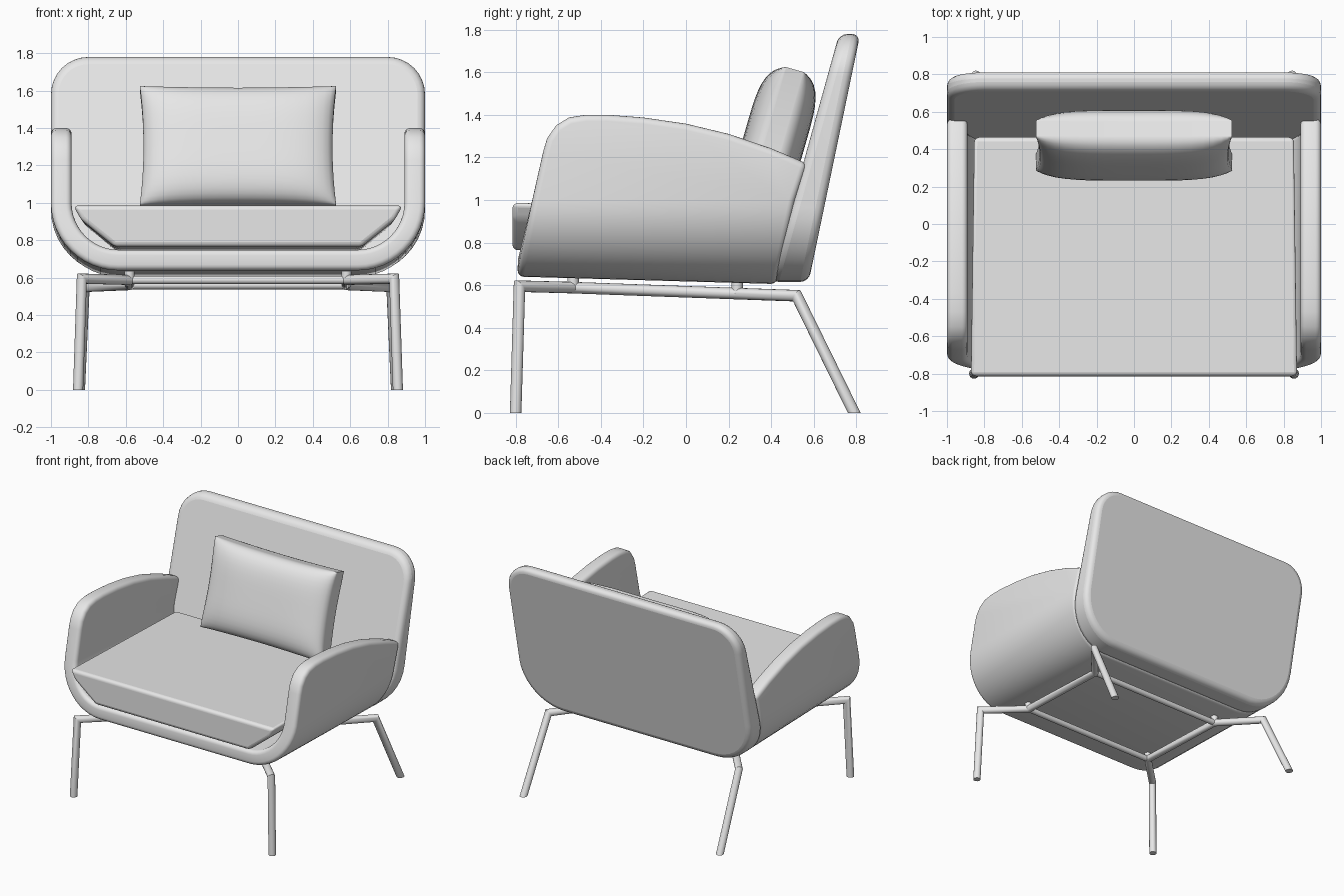
import bpy, bmesh, math
from mathutils import Vector, Matrix

old = bpy.data.objects.get("Cube")
if old:
    bpy.data.objects.remove(old, do_unlink=True)

GREY = (0.8, 0.8, 0.8, 1.0)
mat = bpy.data.materials.new("light_grey")
mat.use_nodes = True
mat.diffuse_color = GREY
mat.node_tree.nodes["Principled BSDF"].inputs["Base Color"].default_value = GREY


def finish(name, bm, bevel=0, thickness=0, limit=50, smooth=40):
    """Turn a bmesh into a shaded object with optional solidify and bevel."""
    bmesh.ops.recalc_face_normals(bm, faces=bm.faces)
    mesh = bpy.data.meshes.new(name)
    bm.to_mesh(mesh)
    bm.free()
    obj = bpy.data.objects.new(name, mesh)
    bpy.context.collection.objects.link(obj)
    mesh.materials.append(mat)
    if thickness:
        mod = obj.modifiers.new("thickness", 'SOLIDIFY')
        mod.thickness, mod.offset, mod.use_even_offset = thickness, 0, True
    if bevel:
        mod = obj.modifiers.new("soft_edges", 'BEVEL')
        mod.width, mod.segments = bevel, 4
        mod.limit_method, mod.angle_limit = 'ANGLE', math.radians(limit)
    bpy.ops.object.select_all(action='DESELECT')
    obj.select_set(True)
    bpy.context.view_layer.objects.active = obj
    bpy.ops.object.shade_smooth_by_angle(angle=math.radians(smooth))
    return obj


def loft(bm, rings, caps=True):
    """Skin closed rings of points, capping both ends."""
    rows = [[bm.verts.new(p) for p in ring] for ring in rings]
    n = len(rows[0])
    for a, b in zip(rows, rows[1:]):
        for i in range(n):
            j = (i + 1) % n
            bm.faces.new((a[i], a[j], b[j], b[i]))
    if caps:
        bm.faces.new(rows[0])
        bm.faces.new(rows[-1])


def arc(cx, cz, r, start, end, steps):
    angles = [math.radians(start + (end - start) * i / steps) for i in range(steps + 1)]
    return [(cx + r * math.cos(a), cz + r * math.sin(a)) for a in angles]


# Shell: a U-shaped strip under the seat that rises into two flat arms
arm_outline = [(-0.67, 1.23), (-0.652, 1.29), (-0.61, 1.35), (-0.55, 1.387), (-0.47, 1.4),
               (-0.37, 1.4), (-0.2, 1.387), (0, 1.358), (0.2, 1.31), (0.4, 1.242), (0.57, 1.17)]
right_half = arc(0.64, 1.0, 0.305, 0, -90, 12)
path = right_half + [(-x, z) for x, z in reversed(right_half)]
bm = bmesh.new()
rows = []
for x, z in path:
    rise = z - 0.695
    drop = 0.035 * (1 - rise / 0.305)
    rows.append((bm.verts.new((x, -0.79 + 0.224 * rise, z)),
                 bm.verts.new((x, 0.43 + 0.27 * rise, z - drop))))
for a, b in zip(rows, rows[1:]):
    bm.faces.new((a[0], a[1], b[1], b[0]))
for row, x in ((rows[0], 0.945), (rows[-1], -0.945)):
    bm.faces.new([row[0]] + [bm.verts.new((x, y, z)) for y, z in arm_outline] + [row[1]])
finish("shell_with_arms", bm, bevel=0.03, thickness=0.11)

# Backrest: a rounded panel, leaning back and thinner at the top
half = arc(0.65, 0.965, 0.35, -90, 0, 10) + arc(0.8, 1.58, 0.2, 0, 90, 8)
outline = half + [(-x, z) for x, z in reversed(half)]
bm = bmesh.new()
loft(bm, [[(x, 0.395 + 0.277 * (z - 0.61), z) for x, z in outline],
          [(x, 0.575 + 0.208 * (z - 0.61), z) for x, z in outline]])
finish("backrest", bm, bevel=0.04)

# Seat cushion: slanted lower sides that follow the shell
side = [(0.66, 0.765), (0.84, 0.91), (0.88, 0.986)]
section = side + [(-x, z) for x, z in reversed(side)]
bm = bmesh.new()
loft(bm, [[(x, -0.815, z) for x, z in section],
          [(x * 0.98, 0.465, z - 0.025) for x, z in section]])
finish("seat_cushion", bm, bevel=0.025, limit=20)

# Pillow: a puffed block with slightly drawn-in sides, leaning on the back
bm = bmesh.new()
bmesh.ops.create_cube(bm, size=2)
bmesh.ops.subdivide_edges(bm, edges=bm.edges[:], cuts=19, use_grid_fill=True)
for v in bm.verts:
    u, w = (math.sin(c * math.pi / 2) for c in (v.co.x, v.co.z))
    puff = math.sqrt(max(0, (1 - u ** 4) * (1 - w ** 4)))
    v.co = ((0.505 + 0.02 * w * w) * u,
            v.co.y * (0.045 + 0.1 * puff),
            (0.318 + 0.012 * u * u) * w)
bm.transform(Matrix.Translation((0, 0.42, 1.295)) @ Matrix.Rotation(math.radians(-16), 4, 'X'))
finish("pillow", bm, smooth=50)


# Frame: mitred round tubes
def tube(name, points, radius=0.027, ends=None, sides=16):
    pts = [Vector(p) for p in points]
    dirs = [(b - a).normalized() for a, b in zip(pts, pts[1:])]
    ref = Vector((0, 0, 1)) if abs(dirs[0].z) < 0.9 else Vector((1, 0, 0))
    u = dirs[0].cross(ref).normalized()
    v = dirs[0].cross(u)
    ring = [pts[0] + radius * (math.cos(a) * u + math.sin(a) * v)
            for a in (2 * math.pi * i / sides for i in range(sides))]
    rings = []
    for i, p in enumerate(pts):
        d = dirs[max(i - 1, 0)]
        inner = 0 < i < len(pts) - 1
        normal = dirs[i - 1] + dirs[i] if inner else Vector(ends or d)
        # Slide the ring along the segment onto the mitre plane
        ring = [q + d * ((p - q).dot(normal) / d.dot(normal)) for q in ring]
        rings.append(ring)
    bm = bmesh.new()
    loft(bm, rings)
    finish(name, bm, smooth=35)


FRONT, BACK = (0.58, -0.53, 0.588), (0.58, 0.24, 0.56)
for label, s in (("left", 1), ("right", -1)):
    frame = [(0.855, -0.8, 0), (0.835, -0.782, 0.595), FRONT, BACK,
             (0.82, 0.52, 0.55), (0.845, 0.79, 0)]
    tube(label + "_legs_and_rail", [(s * x, y, z) for x, y, z in frame], ends=(0, 0, 1))
    for end, (x, y, z) in (("front", FRONT), ("back", BACK)):
        tube(f"{label}_{end}_post", [(s * x, y, z), (s * x, y, z + 0.08)])
for end, (x, y, z) in (("front", FRONT), ("back", BACK)):
    tube(end + "_crossbar", [(-x, y, z), (x, y, z)], radius=0.022)
